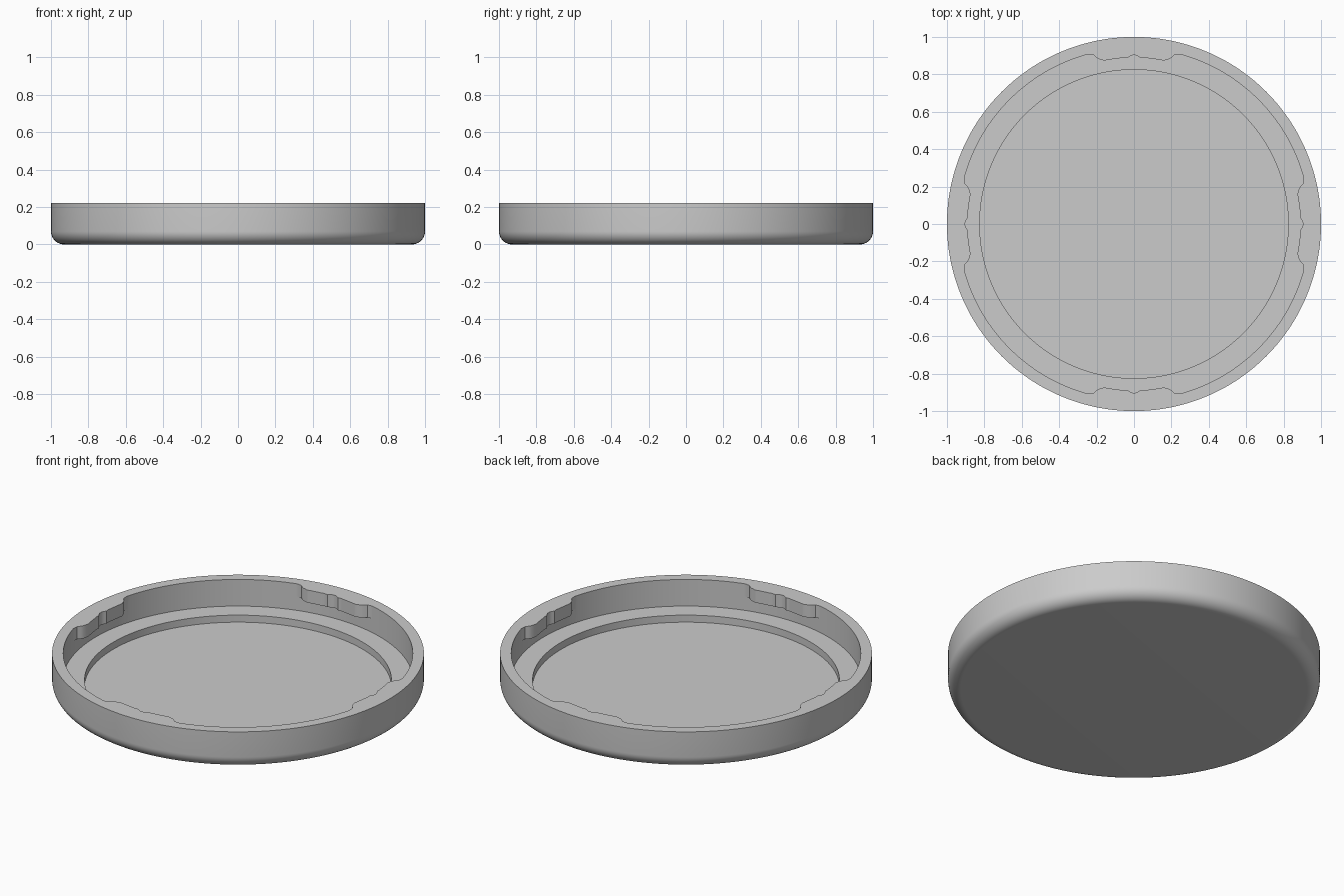
import bpy, bmesh, math

cube = bpy.data.objects.get("Cube")
if cube:
    bpy.data.objects.remove(cube)

SEGMENTS = 480
HEIGHT = 0.22
LUG_BOTTOM = 0.145
LEDGE_Z = 0.062
FLOOR_Z = 0.02
WALL_R = 0.94
RECESS_R = 0.825
FILLET = 0.07

# Lug outline: degrees from the lug centre, inner radius
LUG = [(0, 0.903), (0.8, 0.902), (2.2, 0.889), (3.5, 0.892), (5.5, 0.889),
       (10.2, 0.888), (12, 0.901), (13.8, 0.932), (15.5, WALL_R)]


def lug_radius(angle):
    """Inner radius of the rim, with four lugs a quarter turn apart."""
    d = abs((math.degrees(angle) + 45) % 90 - 45)
    for (a0, r0), (a1, r1) in zip(LUG, LUG[1:]):
        if d <= a1:
            t = (d - a0) / (a1 - a0)
            return r0 + (r1 - r0) * t * t * (3 - 2 * t)
    return WALL_R


def circle(radius):
    return lambda angle: radius


# Section from the underside, round the outside, over the rim to the floor
section = []
for i in range(13):
    a = i / 12 * math.pi / 2
    section.append((circle(1 - FILLET + FILLET * math.sin(a)),
                    FILLET * (1 - math.cos(a))))
section += [
    (circle(1), HEIGHT),
    (lug_radius, HEIGHT),
    (lug_radius, LUG_BOTTOM),
    (circle(WALL_R), LUG_BOTTOM),
    (circle(WALL_R), LEDGE_Z),
    (circle(RECESS_R), LEDGE_Z),
    (circle(RECESS_R), FLOOR_Z),
]

# Sweep the section into rings and bridge them
bm = bmesh.new()
angles = [2 * math.pi * i / SEGMENTS for i in range(SEGMENTS)]
rings = [[bm.verts.new((r(a) * math.cos(a), r(a) * math.sin(a), z)) for a in angles]
         for r, z in section]
for low, high in zip(rings, rings[1:]):
    for i in range(SEGMENTS):
        j = (i + 1) % SEGMENTS
        bm.faces.new((low[i], low[j], high[j], high[i]))
bm.faces.new(rings[0][::-1])
bm.faces.new(rings[-1])

# Between the lugs the undercut closes up
bmesh.ops.remove_doubles(bm, verts=bm.verts[:], dist=0.00005)
bmesh.ops.recalc_face_normals(bm, faces=bm.faces[:])

mesh = bpy.data.meshes.new("round_cap")
bm.to_mesh(mesh)
bm.free()
cap = bpy.data.objects.new("round_cap", mesh)
bpy.context.collection.objects.link(cap)

# Plain grey material
grey = bpy.data.materials.new("light_grey")
grey.use_nodes = True
colour = (0.6, 0.6, 0.6, 1)
grey.diffuse_color = colour
grey.node_tree.nodes["Principled BSDF"].inputs["Base Color"].default_value = colour
mesh.materials.append(grey)

bpy.ops.object.select_all(action="DESELECT")
cap.select_set(True)
bpy.context.view_layer.objects.active = cap
bpy.ops.object.shade_smooth_by_angle(angle=math.radians(35))
